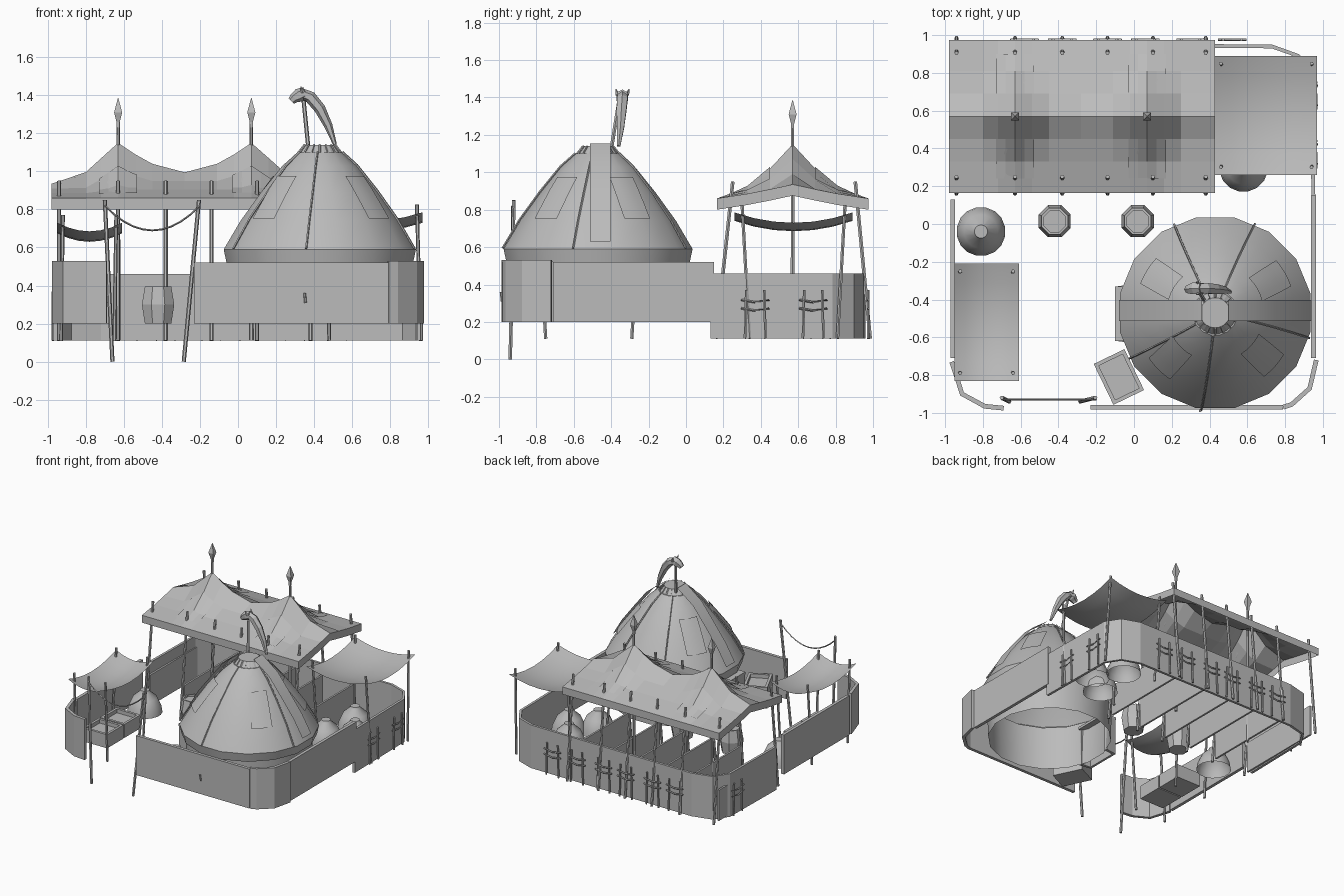
import bpy, bmesh, math
from mathutils import Vector, Matrix

cube = bpy.data.objects.get("Cube")
if cube:
    bpy.data.objects.remove(cube, do_unlink=True)

grey = bpy.data.materials.new("plain_grey")
grey.use_nodes = True
grey.diffuse_color = (0.5, 0.5, 0.5, 1)
grey.node_tree.nodes["Principled BSDF"].inputs["Base Color"].default_value = (0.5, 0.5, 0.5, 1)


def finish(name, bm, smooth=None, fix=True):
    if fix:
        bmesh.ops.recalc_face_normals(bm, faces=bm.faces)
    me = bpy.data.meshes.new(name)
    bm.to_mesh(me)
    bm.free()
    ob = bpy.data.objects.new(name, me)
    bpy.context.collection.objects.link(ob)
    me.materials.append(grey)
    if smooth:
        bpy.ops.object.select_all(action="DESELECT")
        ob.select_set(True)
        bpy.context.view_layer.objects.active = ob
        bpy.ops.object.shade_smooth_by_angle(angle=math.radians(smooth))
    return ob


def box(name, loc, size, turn=0.0):
    bm = bmesh.new()
    m = Matrix.Translation(loc) @ Matrix.Rotation(turn, 4, "Z") @ Matrix.Diagonal((*size, 1))
    bmesh.ops.create_cube(bm, size=1, matrix=m)
    return finish(name, bm)


def tube(name, pts, radii, sides=6, smooth=None):
    """Tapered tube along a path."""
    bm, rings = bmesh.new(), []
    pts = [Vector(p) for p in pts]
    for i, p in enumerate(pts):
        t = (pts[min(i + 1, len(pts) - 1)] - pts[max(i - 1, 0)]).normalized()
        side = t.cross(Vector((0, 1, 0.01))).normalized()
        up = side.cross(t)
        r = radii[i] if isinstance(radii, (list, tuple)) else radii
        rings.append([bm.verts.new(p + r * (side * math.cos(a) + up * math.sin(a)))
                      for a in (math.tau * k / sides for k in range(sides))])
    for a, b in zip(rings, rings[1:]):
        for k in range(sides):
            bm.faces.new((a[k], a[k - 1], b[k - 1], b[k]))
    bm.faces.new(rings[0])
    bm.faces.new(rings[-1])
    return finish(name, bm, smooth)


def lathe(name, x, y, profile, sides, smooth=None, cap=False, top=True):
    """Profile of (radius, height) turned about a vertical axis."""
    bm, rings = bmesh.new(), []
    for r, z in profile:
        rings.append([bm.verts.new((x + r * math.cos(a), y + r * math.sin(a), z))
                      for a in (math.tau * (k + 0.5) / sides for k in range(sides))])
    for a, b in zip(rings, rings[1:]):
        for k in range(sides):
            bm.faces.new((a[k - 1], a[k], b[k], b[k - 1]))
    if cap:
        bm.faces.new(rings[0][::-1])
    if top:
        bm.faces.new(rings[-1])
    return finish(name, bm, smooth, fix=cap)


def sheet(name, us, vs, place, skirt=0.0, smooth=None):
    """Grid of points placed by a function, with an optional hanging skirt."""
    bm = bmesh.new()
    g = [[bm.verts.new(place(u, v)) for v in vs] for u in us]
    for i in range(len(us) - 1):
        for j in range(len(vs) - 1):
            bm.faces.new((g[i][j], g[i + 1][j], g[i + 1][j + 1], g[i][j + 1]))
    if skirt:
        rim = [e for e in bm.edges if e.is_boundary]
        new = bmesh.ops.extrude_edge_only(bm, edges=rim)["geom"]
        bmesh.ops.translate(bm, vec=(0, 0, -skirt), verts=[v for v in new if isinstance(v, bmesh.types.BMVert)])
    return finish(name, bm, smooth, fix=bool(skirt))


def fence(name, path, z0, z1, thick=0.025):
    """Solid wall following a plan path."""
    wall = sheet(name, path, (z0, z1), lambda p, z: (p[0], p[1], z))
    mod = wall.modifiers.new("thickness", "SOLIDIFY")
    mod.thickness, mod.offset = thick, 0


def steps(a, b, n):
    return [a + (b - a) * i / n for i in range(n + 1)]


# Yard walls
fence("front_wall", [(-0.23, -0.97), (0.79, -0.97)], 0.2, 0.52)
fence("front_left_corner_wall", [(0.79, -0.97), (0.835, -0.955), (0.93, -0.87), (0.965, -0.72)], 0.2, 0.53)
fence("left_wall", [(0.95, -0.71), (0.95, 0.15)], 0.2, 0.52)
fence("front_right_corner_wall", [(-0.69, -0.975), (-0.79, -0.965), (-0.91, -0.9), (-0.965, -0.73)], 0.2, 0.53)
fence("right_wall", [(-0.96, -0.71), (-0.96, 0.13)], 0.2, 0.52)
fence("back_wall", [(0.95, 0.13), (0.94, 0.78), (0.87, 0.89), (0.73, 0.94), (-0.72, 0.95),
                    (-0.88, 0.91), (-0.95, 0.8), (-0.96, 0.22)], 0.11, 0.46, 0.02)
tube("front_wall_peg", [(0.355, -0.985, 0.31), (0.35, -0.99, 0.36)], 0.007)

# Round tent
TX, TY = 0.43, -0.47
DOME = [(0.5, 0.52), (0.515, 0.59), (0.425, 0.74), (0.315, 0.89), (0.2, 1.03), (0.12, 1.1)]


def dome_point(r, a, lift=0.006):
    for (r0, z0), (r1, z1) in zip(DOME[1:], DOME[2:]):
        if r1 <= r <= r0:
            z = z0 + (z1 - z0) * (r0 - r) / (r0 - r1)
            return (TX + (r + lift) * math.cos(a), TY + (r + lift) * math.sin(a), z + lift)
    return (TX + r * math.cos(a), TY + r * math.sin(a), DOME[-1][1] + lift)


lathe("tent_wall", TX, TY, [(0.46, 0.2), (0.47, 0.52), (0.47, 0.56)], 16, 40, top=False)
lathe("tent_roof", TX, TY, DOME, 16, 40)
lathe("tent_crown", TX, TY, [(0.12, 1.09), (0.08, 1.14)], 16)
for k in range(16):
    a = math.tau * k / 16
    d = Vector((math.cos(a), math.sin(a), 0))
    c = Vector((TX, TY, 0))
    tube("crown_rib", [c + d * 0.115 + Vector((0, 0, 1.095)), c + d * 0.08 + Vector((0, 0, 1.14))], 0.006, 4)
for deg in (30, 148, 225, 318):
    mid = math.radians(deg)
    sheet("roof_patch", steps(0.42, 0.25, 3), steps(-0.26, 0.26, 4),
          lambda r, a: dome_point(r, mid + a * (0.36 / (r + 0.08))), smooth=40)
for s in (-1, 1):
    sheet("roof_strap", [(0.51, 0.63), (0.43, 0.765), (0.32, 0.91), (0.21, 1.05), (0.07, 1.155)], (-s, s),
          lambda p, w: (TX + s * p[0], TY + 0.012 + 0.055 * w, p[1]), smooth=40)
for deg in (262, 208, 345, 115, 66):
    a = math.radians(deg)
    tube("tent_rope", [dome_point(r, a + 0.1 * (0.5 - r), 0.002) for r in (0.12, 0.2, 0.31, 0.42, 0.514)], 0.006, 5)

# Porch with a lintel on the yard side of the tent
fence("porch_wall", [(0.0, -0.33), (-0.09, -0.34), (-0.09, -0.61), (0.0, -0.62)], 0.2, 0.5)
box("porch_roof", (-0.04, TY - 0.005, 0.505), (0.12, 0.29, 0.02))

# Carved animal head on its pole
tube("head_pole", [(0.37, -0.4, 1.12), (0.345, -0.36, 1.37)], 0.011)
tube("carved_neck", [(0.51, -0.36, 1.14), (0.475, -0.35, 1.24), (0.43, -0.345, 1.33), (0.38, -0.34, 1.39),
                     (0.33, -0.34, 1.41)], (0.01, 0.022, 0.03, 0.032, 0.028), 6)
tube("carved_head", [(0.355, -0.34, 1.415), (0.32, -0.34, 1.4), (0.295, -0.345, 1.385), (0.28, -0.345, 1.37)],
     (0.03, 0.036, 0.027, 0.02), 6)
for s in (-1, 1):
    tube("carved_ear", [(0.34, -0.34 + s * 0.025, 1.415), (0.33, -0.34 + s * 0.035, 1.445)], (0.012, 0.002), 4)

# Great canopy with two peaks
PEAKS = (-0.63, 0.07)


def canopy(x, y):
    t = abs(y - 0.57) / 0.405
    end = min(1, max(0, abs(x + 0.275) - 0.36) / 0.17)
    z = 0.86 + (0.135 - 0.06 * end) * (1 - t) ** 1.2
    for p in PEAKS:
        d = abs(x - p) / 0.32 + abs(y - 0.57) / 0.3
        z += (0.155 + 0.03 * end) * max(0, 1 - d) ** 1.5
    return (x, y, z)


sheet("great_canopy", (-0.98, -0.8, -0.72, -0.63, -0.54, -0.45, -0.28, -0.11, -0.02, 0.07, 0.16, 0.25, 0.43),
      [0.57 + d for d in (-0.405, -0.24, -0.12, 0, 0.12, 0.24, 0.405)], canopy, skirt=0.06)
for p in PEAKS:
    tube("peak_pole", [(p, 0.57, 0.11), (p, 0.57, 1.26)], (0.013, 0.009))
    lathe("spear_tip", p, 0.57, [(0.011, 1.23), (0.012, 1.26), (0.03, 1.31), (0.002, 1.385)], 4, cap=True)
    for s in (-1, 1):
        sheet("canopy_patch", steps(p - 0.1, p + 0.1, 4), [0.57 + s * d for d in (0.12, 0.24, 0.33)][::s],
              lambda x, y: (x, y, canopy(x, y)[2] + 0.009))

# Canopy posts and stall dividers
for x in (-0.94, -0.63, -0.38, -0.14, 0.1, 0.38):
    for y, lean in ((0.25, -0.09), (0.905, 0.08)):
        tube("canopy_post", [(x, y + lean, 0.11), (x, y, 0.95)], 0.011)
    box("stall_divider", (x, 0.565, 0.245), (0.015, 0.73, 0.25))


# Small sagging awnings
def awning(name, x0, x1, y0, y1, top):
    def place(u, v):
        return (x0 + (x1 - x0) * u, y0 + (y1 - y0) * v,
                top - 0.18 * u * (1 - u) - 0.22 * v * (1 - v))
    sheet(name, steps(0, 1, 6), steps(0, 1, 6), place, smooth=40)
    for x in (x0 + 0.03, x1 - 0.03):
        for y, inward in ((y0 + 0.04, 0.04), (y1 - 0.04, -0.04)):
            out = 0.02 if x > 0 else -0.01
            tube("awning_post", [(x + out, y + inward, 0.11), (x, y, top + 0.04)], 0.01)


awning("left_awning", 0.43, 0.97, 0.26, 0.89, 0.785)
awning("right_awning", -0.95, -0.61, -0.83, -0.21, 0.73)

# Gate posts and slack rope
tube("gate_post", [(-0.66, -0.94, 0), (-0.7, -0.92, 0.85)], 0.011)
tube("gate_post", [(-0.285, -0.94, 0), (-0.205, -0.92, 0.85)], 0.011)
tube("gate_rope", [(-0.45 + 0.25 * u, -0.93, 0.69 + 0.13 * u * u) for u in steps(-1, 1, 10)], 0.005, 4)


# Paired stakes with crossbars outside the back wall
def rack(x, y, turn):
    d = Vector((math.cos(turn), math.sin(turn), 0))
    c = Vector((x, y, 0))
    for s in (-1, 1):
        tube("rack_stake", [c + d * s * 0.055 + Vector((0, 0, 0.11)), c + d * s * 0.048 + Vector((0, 0, 0.37))], 0.008)
    for z in (0.265, 0.31):
        tube("rack_bar", [c - d * 0.075 + Vector((0, 0, z + 0.008)), c + Vector((0, 0, z - 0.005)),
                          c + d * 0.075 + Vector((0, 0, z + 0.008))], 0.006, 4)


for x in (-0.58, -0.38, -0.14, 0.06, 0.3, 0.52):
    rack(x, 0.975, 0)
for y in (0.37, 0.68):
    rack(0.965, y, math.pi / 2)
rack(-0.972, 0.72, math.pi / 2)

# Hay domes, barrels, crate and trough
for x, y in ((-0.81, -0.04), (0.58, 0.3), (0.76, 0.42), (0.62, 0.62)):
    lathe("hay_dome", x, y, [(0.13, 0.2), (0.122, 0.25), (0.09, 0.32), (0.04, 0.365), (0.035, 0.38)], 16, 40)
for x in (-0.42, 0.02):
    lathe("barrel", x, 0.015, [(0.075, 0.2), (0.092, 0.3), (0.075, 0.395), (0.062, 0.395), (0.062, 0.38)], 8, cap=True)


def tray(name, x, y, z, w, d, h, turn=0.0):
    box(name + "_base", (x, y, z + h / 2), (w - 0.02, d - 0.02, h), turn)
    m = Matrix.Rotation(turn, 3, "Z")
    for s in (-1, 1):
        for off, size in (((s * (w / 2 - 0.01), 0, 0), (0.02, d, h + 0.03)), ((0, s * (d / 2 - 0.01), 0), (w, 0.02, h + 0.03))):
            box(name + "_rim", m @ Vector(off) + Vector((x, y, z + h / 2 + 0.015)), size, turn)


tray("crate", -0.08, -0.81, 0.2, 0.18, 0.24, 0.14, 0.45)
for y in (-0.62, -0.4):
    tray("trough", -0.78, y, 0.2, 0.22, 0.21, 0.08)
